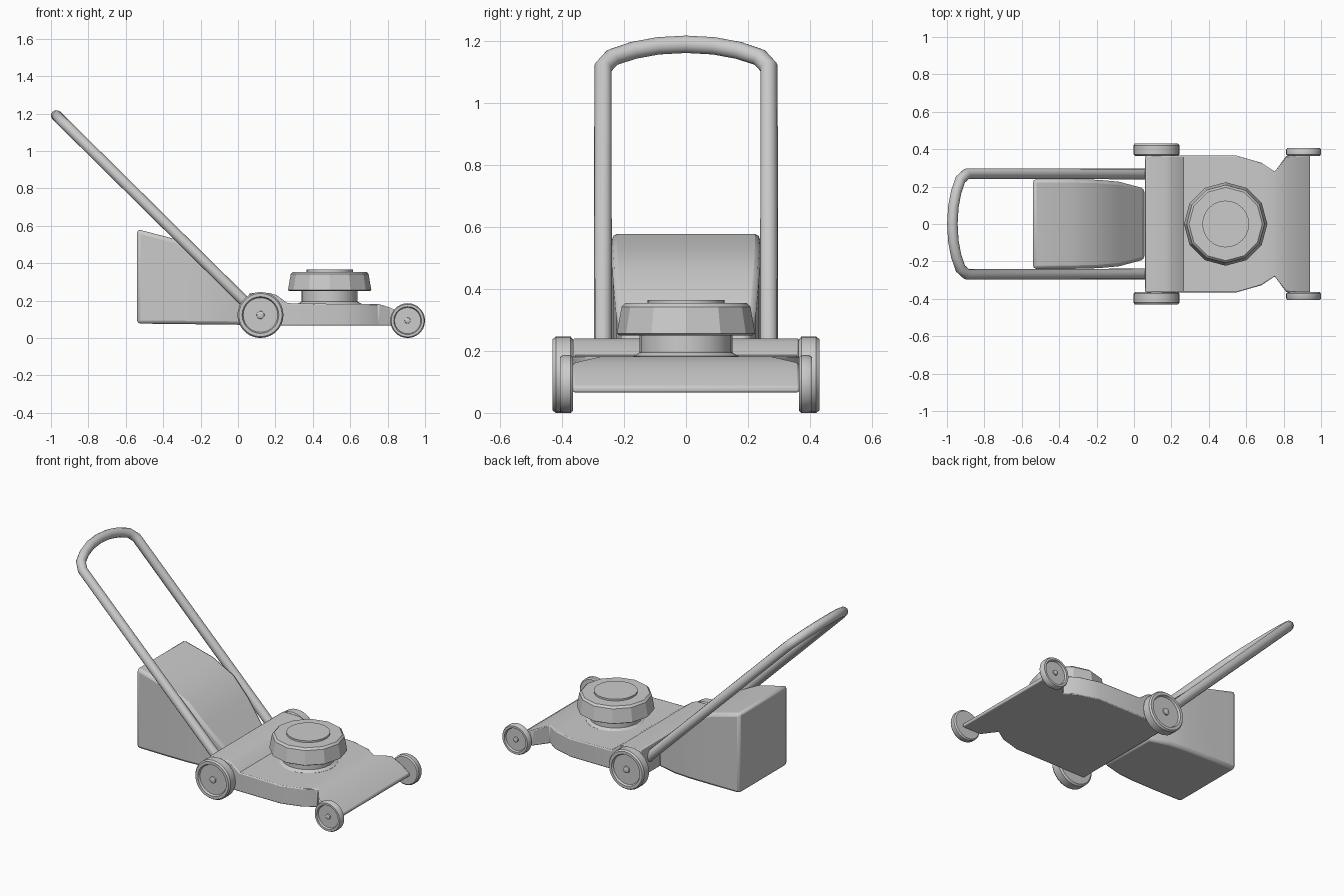
import bpy, bmesh, math
from mathutils import Vector

if "Cube" in bpy.data.objects:
    bpy.data.objects.remove(bpy.data.objects["Cube"])


def finish(bm, name, bevel=0.0, angle=35):
    bmesh.ops.remove_doubles(bm, verts=bm.verts, dist=1e-5)
    bmesh.ops.recalc_face_normals(bm, faces=bm.faces)
    me = bpy.data.meshes.new(name)
    bm.to_mesh(me)
    bm.free()
    ob = bpy.data.objects.new(name, me)
    bpy.context.collection.objects.link(ob)
    if bevel:
        mod = ob.modifiers.new("bevel", 'BEVEL')
        mod.width, mod.segments = bevel, 2
        mod.limit_method, mod.angle_limit = 'ANGLE', math.radians(40)
    bpy.ops.object.select_all(action='DESELECT')
    bpy.context.view_layer.objects.active = ob
    ob.select_set(True)
    bpy.ops.object.shade_smooth_by_angle(angle=math.radians(angle))
    return ob


def loft(name, stations, bevel):
    """Box sections along x: (x, half width, bottom z, top z)."""
    bm = bmesh.new()
    rings = [[bm.verts.new(p) for p in ((x, -w, lo), (x, w, lo), (x, w, hi), (x, -w, hi))]
             for x, w, lo, hi in stations]
    for a, b in zip(rings, rings[1:]):
        for i in range(4):
            j = (i + 1) % 4
            bm.faces.new((a[i], a[j], b[j], b[i]))
    bm.faces.new(rings[0])
    bm.faces.new(rings[-1])
    return finish(bm, name, bevel)


def lathe(name, profile, centre, axis, side, segments, angle=35):
    """Revolve (radius, distance along axis) points around axis."""
    bm = bmesh.new()
    c, ax, sd = Vector(centre), Vector(axis), Vector(side)
    vs = [bm.verts.new(c + sd * r + ax * h) for r, h in profile]
    es = [bm.edges.new(p) for p in zip(vs, vs[1:])]
    bmesh.ops.spin(bm, geom=vs + es, cent=c, axis=ax,
                   angle=2 * math.pi, steps=segments, use_merge=True)
    return finish(bm, name, angle=angle)


# Cutting deck with raised rear lip, waisted nose and sloping front
loft("deck", [
    (0.06, 0.365, 0.066, 0.240), (0.17, 0.365, 0.066, 0.240),
    (0.205, 0.365, 0.066, 0.230), (0.265, 0.365, 0.066, 0.186),
    (0.55, 0.365, 0.066, 0.182), (0.68, 0.328, 0.066, 0.182),
    (0.752, 0.280, 0.066, 0.182), (0.815, 0.365, 0.066, 0.162),
    (0.88, 0.365, 0.066, 0.130), (0.942, 0.365, 0.066, 0.085)], 0.006)

# Grass bag
loft("grass_bag", [
    (-0.54, 0.24, 0.077, 0.582), (-0.34, 0.24, 0.075, 0.530),
    (-0.19, 0.236, 0.073, 0.455), (-0.08, 0.226, 0.072, 0.345),
    (0.055, 0.190, 0.070, 0.200)], 0.018)

# Engine neck and cowl
Z, X = (0, 0, 1), (1, 0, 0)
lathe("engine_neck", [(0, 0.17), (0.17, 0.17), (0.17, 0.183), (0.15, 0.195),
                      (0.15, 0.26), (0, 0.26)], (0.49, 0, 0), Z, X, 24)
lathe("engine_cowl", [(0, 0.25), (0.214, 0.25), (0.223, 0.256), (0.208, 0.342),
                      (0.196, 0.354), (0, 0.354)], (0.49, 0, 0), Z, X, 12, 28)
lathe("engine_cap", [(0, 0.35), (0.125, 0.35), (0.125, 0.365), (0, 0.365)],
      (0.49, 0, 0), Z, X, 24)


# Wheels with recessed discs and hub bolts
def wheel(name, x, r, inner, outer, s):
    profile = [(0, inner), (r * 0.92, inner), (r, inner + 0.008), (r, outer - 0.010),
               (r * 0.94, outer), (r * 0.80, outer), (r * 0.75, outer - 0.012),
               (r * 0.17, outer - 0.012), (r * 0.16, outer - 0.004), (r * 0.08, outer),
               (0, outer)]
    lathe(name, profile, (x, 0, r), (0, s, 0), X, 28)


for s, side in ((-1, "right"), (1, "left")):
    wheel("rear_wheel_" + side, 0.12, 0.123, 0.364, 0.43, s)
    wheel("front_wheel_" + side, 0.907, 0.093, 0.364, 0.407, s)

# Push handle: one bent tube in a sloping plane
half = [(0.268, 0.075), (0.268, -0.895), (0.238, -0.928), (0.17, -0.951), (0.09, -0.966)]
path = half + [(0, -0.971)] + [(-y, x) for y, x in reversed(half)]
cu = bpy.data.curves.new("push_handle", 'CURVE')
cu.dimensions = '3D'
cu.bevel_depth, cu.bevel_resolution = 0.029, 4
cu.use_fill_caps = True
sp = cu.splines.new('POLY')
sp.points.add(len(path) - 1)
for pt, (y, x) in zip(sp.points, path):
    pt.co = (x, y, 0.23 - 0.988 * x, 1)
handle = bpy.data.objects.new("push_handle", cu)
bpy.context.collection.objects.link(handle)
